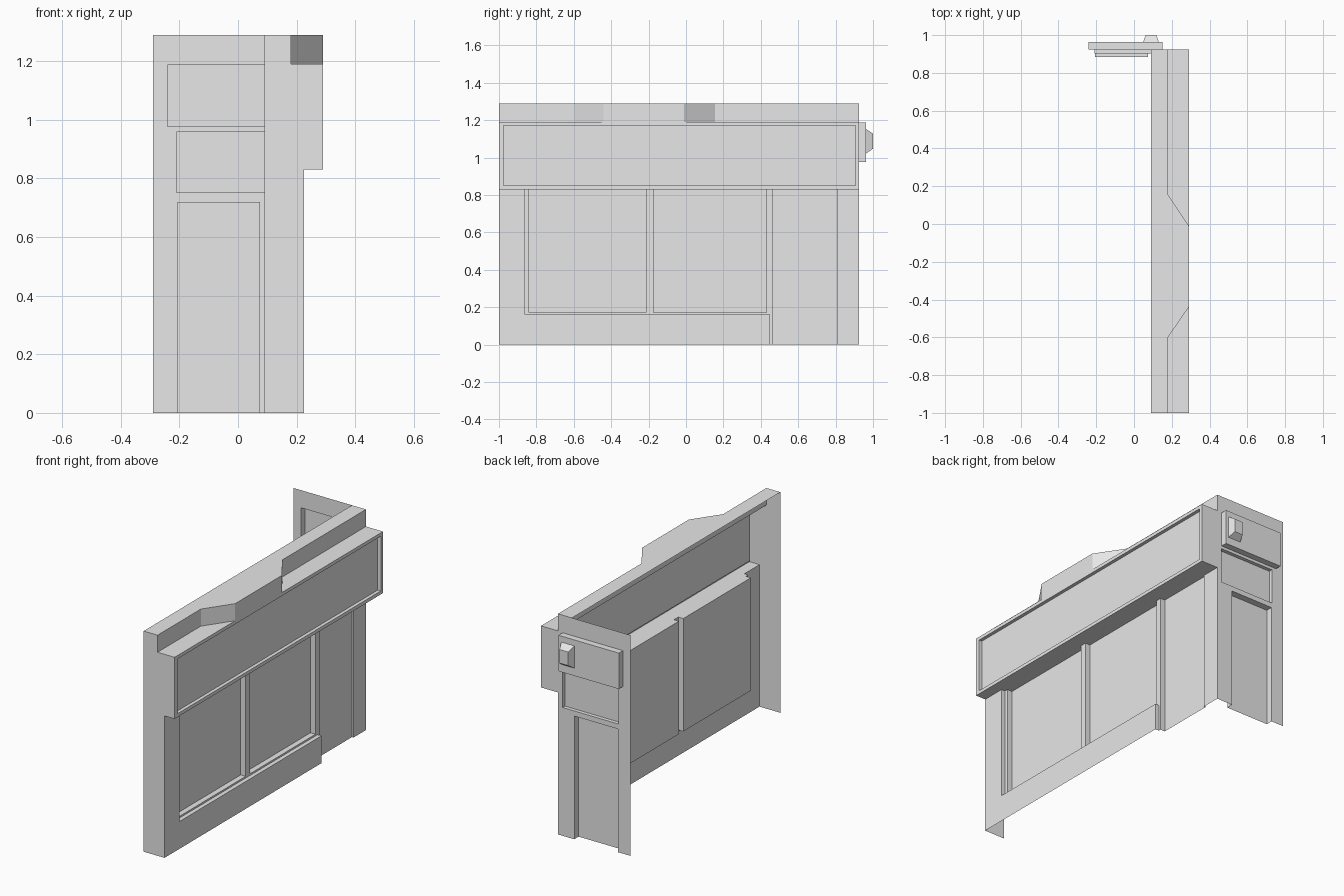
import bpy, bmesh
from mathutils import Vector

cube = bpy.data.objects.get("Cube")
if cube:
    bpy.data.objects.remove(cube, do_unlink=True)

grey = bpy.data.materials.new("plain_grey")
grey.use_nodes = True
grey.diffuse_color = (0.8, 0.8, 0.8, 1)
grey.node_tree.nodes["Principled BSDF"].inputs["Base Color"].default_value = (0.8, 0.8, 0.8, 1)


def face(bm, points, out):
    """Add one face whose normal points towards out."""
    f = bm.faces.new([bm.verts.new(p) for p in points])
    f.normal_update()
    if f.normal.dot(Vector(out)) < 0:
        f.normal_flip()


def finish(bm, name):
    bmesh.ops.remove_doubles(bm, verts=bm.verts, dist=0.0005)
    mesh = bpy.data.meshes.new(name)
    bm.to_mesh(mesh)
    bm.free()
    mesh.materials.append(grey)
    obj = bpy.data.objects.new(name, mesh)
    bpy.context.collection.objects.link(obj)
    return obj


def sheet(name, points, out):
    bm = bmesh.new()
    face(bm, points, out)
    return finish(bm, name)


def relief(name, bounds, base, rects, place):
    """Stepped panel sheet: later rects (u0, u1, v0, v1, level) override earlier ones."""
    us = sorted({bounds[0], bounds[1], *[u for r in rects for u in r[:2]]})
    vs = sorted({bounds[2], bounds[3], *[v for r in rects for v in r[2:4]]})

    def level(i, j):
        u, v = (us[i] + us[i + 1]) / 2, (vs[j] + vs[j + 1]) / 2
        d = base
        for u0, u1, v0, v1, h in rects:
            if u0 < u < u1 and v0 < v < v1:
                d = h
        return d

    def direction(u, v, d):
        return place(u, v, d) - place(0, 0, 0)

    bm = bmesh.new()
    for i in range(len(us) - 1):
        for j in range(len(vs) - 1):
            u0, u1, v0, v1, d = us[i], us[i + 1], vs[j], vs[j + 1], level(i, j)
            face(bm, [place(u0, v0, d), place(u1, v0, d), place(u1, v1, d), place(u0, v1, d)],
                 direction(0, 0, 1))
            # Step walls towards the next column and the next row
            if i + 2 < len(us) and level(i + 1, j) != d:
                e = level(i + 1, j)
                face(bm, [place(u1, v0, d), place(u1, v1, d), place(u1, v1, e), place(u1, v0, e)],
                     direction(d - e, 0, 0))
            if j + 2 < len(vs) and level(i, j + 1) != d:
                e = level(i, j + 1)
                face(bm, [place(u0, v1, d), place(u1, v1, d), place(u1, v1, e), place(u0, v1, e)],
                     direction(0, d - e, 0))
    bmesh.ops.remove_doubles(bm, verts=bm.verts, dist=0.0005)
    bmesh.ops.dissolve_limit(bm, angle_limit=0.01, verts=bm.verts, edges=bm.edges)
    return finish(bm, name)


FRONT, BACK = -1.0, 0.925
TOP, LEDGE, SIGN_BASE = 1.29, 1.19, 0.83
INNER, PARAPET, PILLAR, SIGN = 0.09, 0.18, 0.225, 0.29

# Long shop front: pillars, windows, base board, door wall and sign board
relief("shop_front", (FRONT, BACK, 0, TOP), PARAPET, [
    (FRONT, -0.86, 0, SIGN_BASE, PILLAR),
    (-0.86, 0.465, 0, SIGN_BASE, 0.2),
    (-0.86, 0.45, 0, 0.16, PILLAR),
    (-0.84, -0.215, 0.17, SIGN_BASE, 0.168),
    (-0.175, 0.43, 0.17, SIGN_BASE, 0.168),
    (0.465, 0.81, 0, SIGN_BASE, 0.17),
    (FRONT, BACK, SIGN_BASE, LEDGE, SIGN),
    (-0.975, 0.905, 0.85, 1.17, 0.27),
], lambda u, v, d: Vector((d, u, v)))

# Back wall: door and window recesses, raised notice board
relief("back_wall", (-0.29, PARAPET, 0, TOP), BACK, [
    (-0.207, 0.075, 0, 0.72, 0.885),
    (-0.21, 0.15, 0.75, 0.96, 0.903),
    (-0.24, 0.15, 0.977, 1.187, 0.963),
], lambda u, v, d: Vector((u, d, v)))

# End wall, following the outline of the pillar, sign and parapet
outline = [(INNER, 0), (PILLAR, 0), (PILLAR, SIGN_BASE), (SIGN, SIGN_BASE),
           (SIGN, LEDGE), (PARAPET, LEDGE), (PARAPET, TOP), (INNER, TOP)]
sheet("end_wall", [(x, FRONT, z) for x, z in outline], (0, -1, 0))

# Sign end and parapet cap
sheet("sign_end", [(x, BACK, z) for x, z in [(PARAPET, SIGN_BASE), (SIGN, SIGN_BASE),
                                            (SIGN, LEDGE), (PARAPET, LEDGE)]], (0, 1, 0))
sheet("parapet_cap", [(INNER, FRONT, TOP), (PARAPET, FRONT, TOP),
                      (PARAPET, BACK, TOP), (INNER, BACK, TOP)], (0, 0, 1))

# Projecting middle of the parapet
bay = [(PARAPET, -0.6), (SIGN, -0.44), (SIGN, -0.01), (PARAPET, 0.155)]
bm = bmesh.new()
face(bm, [(x, y, TOP) for x, y in bay], (0, 0, 1))
for (x0, y0), (x1, y1) in zip(bay, bay[1:]):
    face(bm, [(x0, y0, LEDGE), (x1, y1, LEDGE), (x1, y1, TOP), (x0, y0, TOP)], (1, 0, 0))
finish(bm, "parapet_bay")

# Tapered lamp on the notice board
bm = bmesh.new()
bmesh.ops.create_cube(bm, size=1)
for v in bm.verts:
    wide, tall = (0.056, 0.08) if v.co.y > 0 else (0.084, 0.13)
    v.co = Vector((0.09 + v.co.x * wide, 0.9815 + v.co.y * 0.037, 1.087 + v.co.z * tall))
finish(bm, "lamp")
